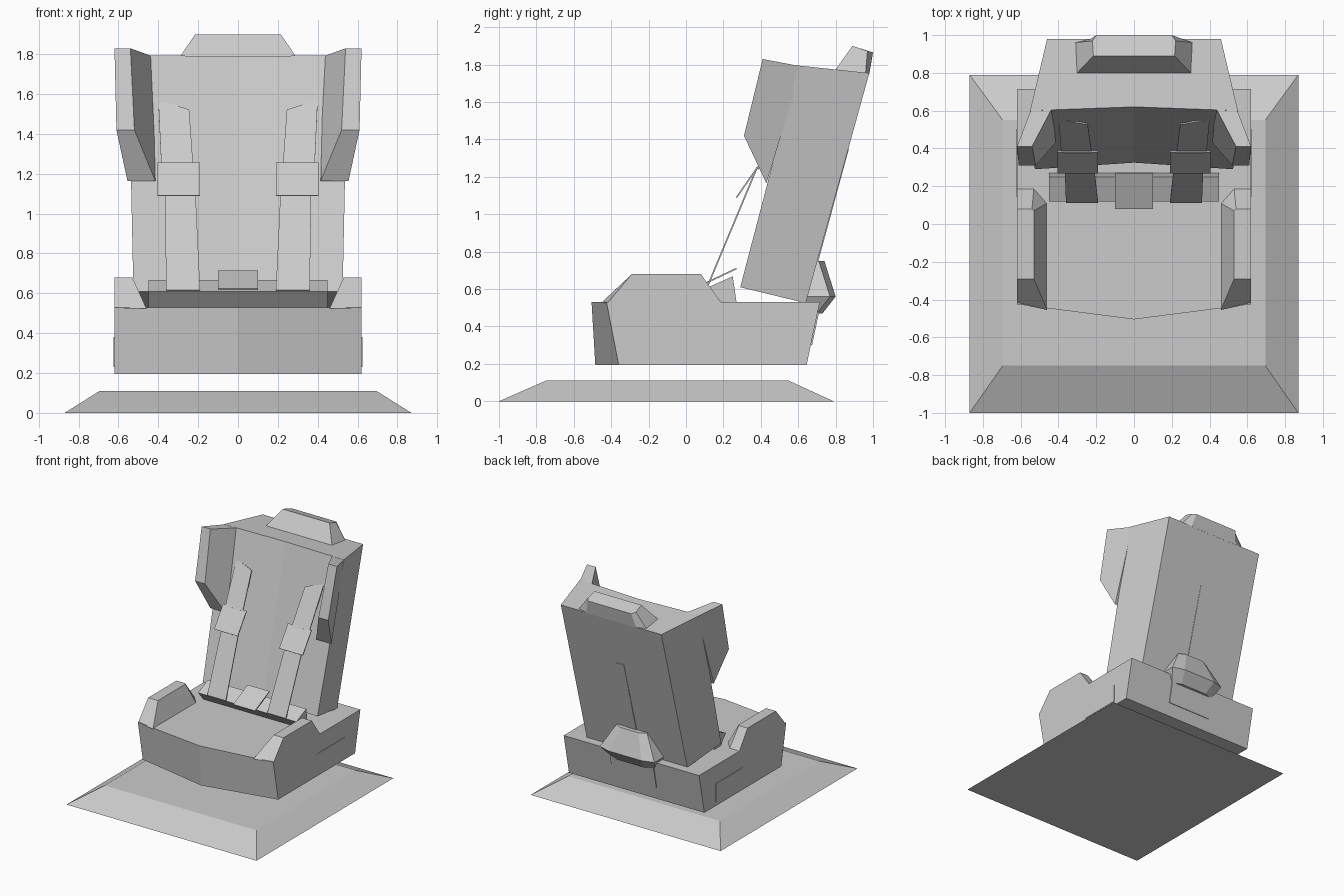
import bpy
import bmesh
from mathutils import Vector

cube = bpy.data.objects.get("Cube")
if cube:
    bpy.data.objects.remove(cube)

grey = bpy.data.materials.new("light_grey")
grey.use_nodes = True
colour = (0.6, 0.6, 0.6, 1)
grey.diffuse_color = colour
grey.node_tree.nodes["Principled BSDF"].inputs["Base Color"].default_value = colour


def loft(name, *rings):
    """Skin matching rings of points and cap both ends."""
    bm = bmesh.new()
    rows = [[bm.verts.new(p) for p in ring] for ring in rings]
    n = len(rows[0])
    for a, b in zip(rows, rows[1:]):
        for i in range(n):
            j = (i + 1) % n
            bm.faces.new((a[i], a[j], b[j], b[i]))
    bm.faces.new(rows[0])
    bm.faces.new(rows[-1])
    bmesh.ops.recalc_face_normals(bm, faces=bm.faces)
    mesh = bpy.data.meshes.new(name)
    bm.to_mesh(mesh)
    bm.free()
    mesh.materials.append(grey)
    obj = bpy.data.objects.new(name, mesh)
    bpy.context.collection.objects.link(obj)
    return obj


def flip(ring, side):
    return [(x * side, y, z) for x, y, z in ring]


def rect(x, y0, y1, z):
    return [(-x, y0, z), (x, y0, z), (x, y1, z), (-x, y1, z)]


def across(x, profile):
    return [(x, y, z) for y, z in profile]


def plate(name, corners, thickness=0.008):
    """Thin slab centred on a flat quad."""
    a, b, c = (Vector(p) for p in corners[:3])
    n = (b - a).cross(c - b).normalized() * thickness / 2
    return loft(name, [Vector(p) - n for p in corners], [Vector(p) + n for p in corners])


# Bevelled floor plinth
loft("floor_plinth", rect(0.87, -1, 0.79, 0), rect(0.695, -0.75, 0.55, 0.11))


# Seat block with a pointed front
def seat_ring(side_y, mid_y, back, z):
    return [(-0.62, side_y, z), (0, mid_y, z), (0.62, side_y, z), (0.62, back, z), (-0.62, back, z)]


loft("seat_base", seat_ring(-0.36, -0.485, 0.645, 0.195), seat_ring(-0.425, -0.505, 0.715, 0.53))


# Backrest leaning backwards, front slightly hollow
def back_ring(front, hollow, front_z, rear, rear_z, front_x, rear_x):
    return [(-front_x, front, front_z), (0, front + hollow, front_z - 0.005), (front_x, front, front_z),
            (rear_x, rear, rear_z), (-rear_x, rear, rear_z)]


loft("backrest", back_ring(0.29, 0.035, 0.61, 0.64, 0.525, 0.525, 0.46),
     back_ring(0.6, 0.02, 1.795, 0.98, 1.755, 0.55, 0.46))

# Headrest block on the rear of the top edge
loft("headrest_block",
     [(-0.31, 0.79, 1.76), (0.31, 0.79, 1.76), (0.31, 0.96, 1.755), (0.23, 0.98, 1.75),
      (-0.23, 0.98, 1.75), (-0.31, 0.96, 1.755)],
     [(-0.215, 0.89, 1.9), (0.215, 0.89, 1.9), (0.22, 0.97, 1.873), (0.2, 1, 1.865),
      (-0.2, 1, 1.865), (-0.22, 0.97, 1.873)])

for side, word in ((1, "left"), (-1, "right")):
    # Head side wing
    loft(word + "_head_wing",
         flip([(0.43, 0.62, 1.79), (0.54, 0.41, 1.83), (0.52, 0.31, 1.42), (0.415, 0.43, 1.165)], side),
         flip([(0.54, 0.62, 1.79), (0.62, 0.41, 1.83), (0.61, 0.31, 1.42), (0.555, 0.43, 1.165)], side))
    # Armrest with sloped ends and inner side
    loft(word + "_armrest",
         flip([(0.46, -0.455, 0.525), (0.62, -0.42, 0.525), (0.62, 0.19, 0.525),
               (0.53, 0.19, 0.525), (0.46, 0.11, 0.525)], side),
         flip([(0.53, -0.29, 0.68), (0.62, -0.29, 0.68), (0.62, 0.08, 0.68),
               (0.54, 0.08, 0.68), (0.53, 0.07, 0.68)], side))
    # Access panel on the seat side
    plate(word + "_side_panel", across(0.62 * side, [(0.145, 0.23), (0.5, 0.23), (0.5, 0.38), (0.145, 0.38)]))
    # Shoulder strap: lower run, buckle pad, upper run
    plate(word + "_lower_strap",
          flip([(0.19, 0.115, 0.615), (0.36, 0.115, 0.615), (0.37, 0.38, 1.25), (0.22, 0.38, 1.25)], side))
    plate(word + "_strap_pad",
          flip([(0.19, 0.27, 1.09), (0.405, 0.27, 1.09), (0.405, 0.385, 1.255), (0.19, 0.385, 1.255)], side))
    plate(word + "_upper_strap",
          flip([(0.225, 0.385, 1.24), (0.385, 0.385, 1.24), (0.4, 0.555, 1.57), (0.245, 0.53, 1.52)], side))

# Lap belt bolster and its buckle
profile = [(0.12, 0.61), (0.25, 0.668), (0.27, 0.53), (0.19, 0.53)]
loft("lap_bolster", across(-0.45, profile), across(0.45, profile))
plate("lap_buckle", [(-0.1, 0.08, 0.62), (0.1, 0.08, 0.62), (0.1, 0.27, 0.71), (-0.1, 0.27, 0.71)])


# Rear hinge cover, widest in the middle
def hinge_row(y, z, x):
    return [(-x, y, z), (-x * 0.6, y + 0.03, z), (x * 0.6, y + 0.03, z), (x, y, z),
            (x, 0.64, z), (-x, 0.64, z)]


loft("hinge_cover", hinge_row(0.7, 0.47, 0.2), hinge_row(0.77, 0.56, 0.25), hinge_row(0.71, 0.75, 0.14))
plate("rear_panel", [(-0.2, 0.67, 0.3), (0.2, 0.67, 0.3), (0.2, 0.708, 0.48), (-0.2, 0.708, 0.48)])

# Guide rail up the back of the backrest
plate("back_rail", [(-0.04, 0.69, 0.7), (0.04, 0.69, 0.7), (0.04, 0.867, 1.35), (-0.04, 0.867, 1.35)])
